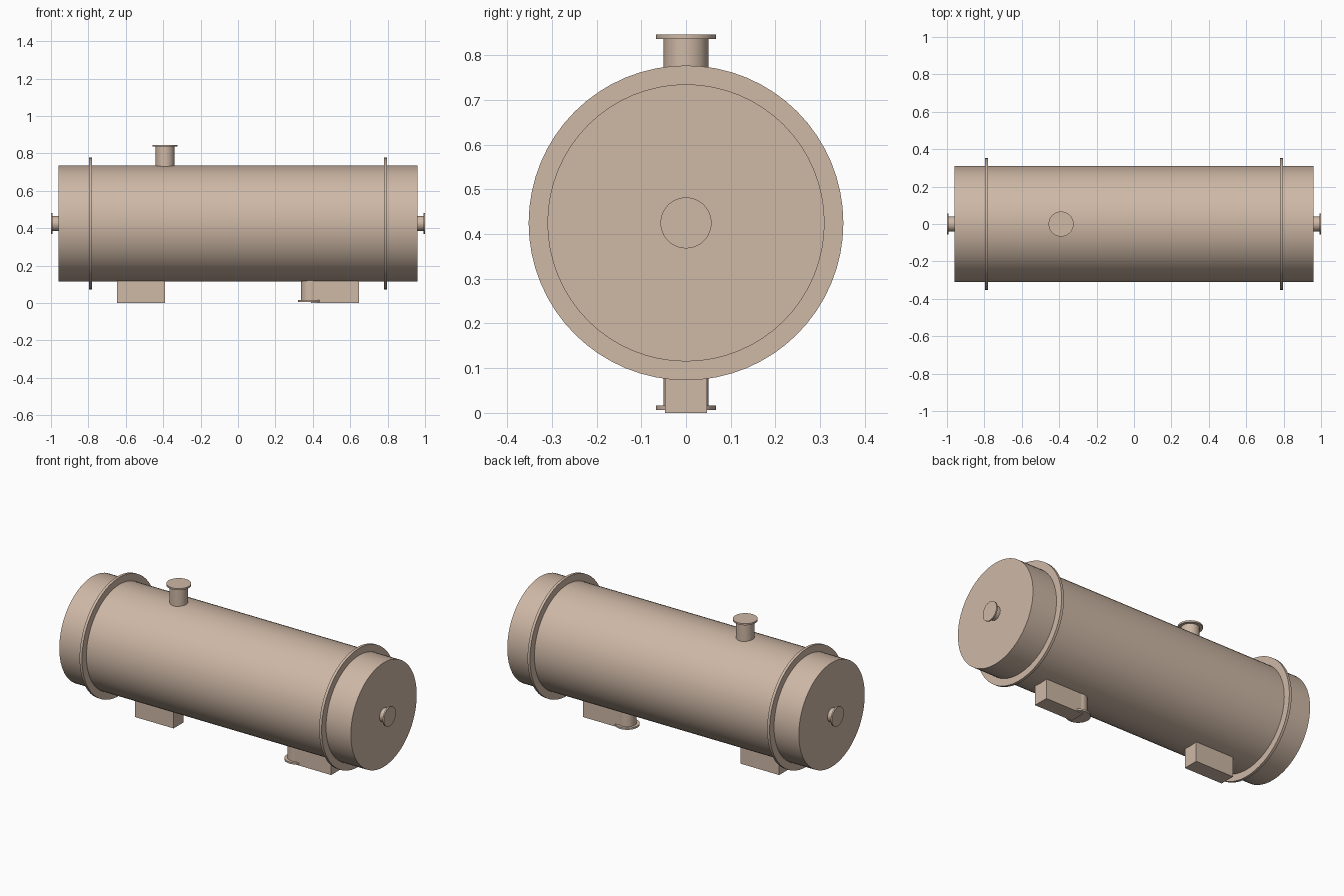
import bpy
import math
from mathutils import Matrix, Vector

if "Cube" in bpy.data.objects:
    bpy.data.objects.remove(bpy.data.objects["Cube"])

AXIS_Z = 0.425      # height of the vessel centreline
SHELL_R = 0.31

tan = bpy.data.materials.new("tan_paint")
tan.diffuse_color = (0.62, 0.48, 0.38, 1)
tan.use_nodes = True
tan.node_tree.nodes["Principled BSDF"].inputs["Base Color"].default_value = tan.diffuse_color


def cylinder(name, start, end, radius, sides=64):
    """Flat-capped cylinder running from start to end."""
    a, b = Vector(start), Vector(end)
    bpy.ops.mesh.primitive_cylinder_add(vertices=sides, radius=radius,
                                        depth=(b - a).length)
    ob = bpy.context.object
    turn = Vector((0, 0, 1)).rotation_difference((b - a).normalized())
    ob.data.transform(turn.to_matrix().to_4x4())
    ob.location = (a + b) / 2
    ob.name = name
    ob.data.materials.append(tan)
    bpy.ops.object.shade_smooth_by_angle(angle=math.radians(30))
    return ob


def nozzle(name, base, face, radius, flange_radius, thickness):
    """Pipe stub from base to face, closed by a thin wider flange."""
    base, face = Vector(base), Vector(face)
    back = face - (face - base).normalized() * thickness
    cylinder(name + "_pipe", base, back, radius, 48)
    cylinder(name + "_flange", back, face, flange_radius, 48)


# Main shell
cylinder("shell", (-0.96, 0, AXIS_Z), (0.96, 0, AXIS_Z), SHELL_R)

for side, label in ((-1, "left"), (1, "right")):
    # Girth flange near each end
    cylinder(label + "_girth_flange", (side * 0.781, 0, AXIS_Z),
             (side * 0.797, 0, AXIS_Z), 0.352)

    # Nozzle in the middle of each end
    nozzle(label + "_end_nozzle", (side * 0.955, 0, AXIS_Z),
           (side * 1.0, 0, AXIS_Z), 0.04, 0.057, 0.008)

    # Support foot, its top tucked into the shell
    bpy.ops.mesh.primitive_cube_add(size=1)
    foot = bpy.context.object
    foot.data.transform(Matrix.Diagonal((0.255, 0.094, 0.13, 1)))
    foot.location = (side * 0.519, 0, 0.065)
    foot.name = label + "_support_foot"
    foot.data.materials.append(tan)

# Inlet on top and outlet underneath
nozzle("top_nozzle", (-0.39, 0, 0.72), (-0.39, 0, 0.846), 0.05, 0.067, 0.01)
nozzle("bottom_nozzle", (0.387, 0, 0.13), (0.387, 0, 0.006), 0.05, 0.067, 0.01)
